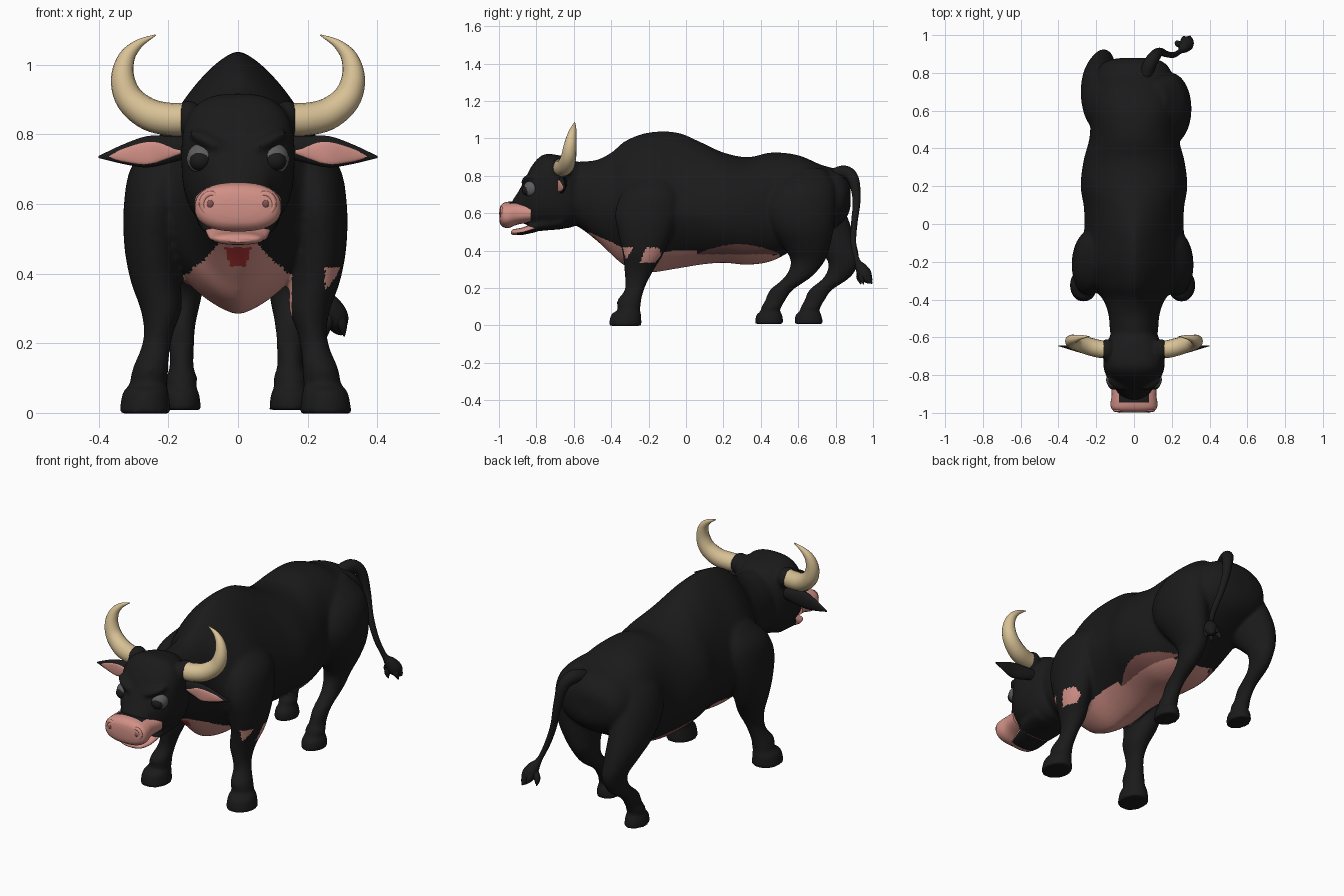
import bpy, bmesh, math
from mathutils import Vector, Euler


def material(name, col):
    m = bpy.data.materials.new(name)
    m.diffuse_color = (*col, 1)
    return m


BLACK = material("black hide", (0.0105, 0.0105, 0.0105))
PINK = material("pink skin", (0.64, 0.28, 0.24))
DARK_PINK = material("shaded pink", (0.22, 0.09, 0.08))
HORN = material("horn cream", (0.68, 0.53, 0.30))
RED = material("red patch", (0.5, 0.04, 0.04))
GREY = material("eye grey", (0.11, 0.11, 0.11))


def smooth_path(secs, steps):
    """Catmull-Rom interpolation of section tuples."""
    out = []
    n = len(secs)
    for i in range(n - 1):
        p0, p1, p2, p3 = (secs[max(0, min(n - 1, k))] for k in (i - 1, i, i + 1, i + 2))
        for s in range(steps):
            t = s / steps
            out.append(tuple(
                0.5 * (2 * b + (c - a) * t + (2 * a - 5 * b + 4 * c - d) * t * t
                       + (3 * b - a - 3 * c + d) * t ** 3)
                for a, b, c, d in zip(p0, p1, p2, p3)))
    return out + [secs[-1]]


def skin(name, rings, mats, rule=None):
    """Bridge rings of points into a closed smooth surface."""
    bm = bmesh.new()
    loops = [[bm.verts.new(p) for p in r] for r in rings]
    n = len(loops[0])
    for a, b in zip(loops, loops[1:]):
        for i in range(n):
            bm.faces.new((a[i], a[(i + 1) % n], b[(i + 1) % n], b[i]))
    bm.faces.new(loops[0])
    bm.faces.new(loops[-1])
    bmesh.ops.recalc_face_normals(bm, faces=bm.faces)
    return finish(name, bm, mats, rule)


def finish(name, bm, mats, rule=None):
    bm.normal_update()
    if rule:
        for f in bm.faces:
            f.material_index = rule(f.calc_center_median(), f.normal)
    me = bpy.data.meshes.new(name)
    bm.to_mesh(me)
    bm.free()
    for m in mats:
        me.materials.append(m)
    ob = bpy.data.objects.new(name, me)
    bpy.context.collection.objects.link(ob)
    bpy.ops.object.select_all(action='DESELECT')
    ob.select_set(True)
    bpy.context.view_layer.objects.active = ob
    bpy.ops.object.shade_smooth_by_angle(angle=math.radians(50))
    return ob


def fuse(name, parts, voxel, mats, rule):
    """Melt overlapping parts into one continuous surface."""
    bm = bmesh.new()
    for p in parts:
        bm.from_mesh(p.data)
        bpy.data.objects.remove(p)
    ob = finish(name + "_raw", bm, [])
    mod = ob.modifiers.new("melt", 'REMESH')
    mod.mode = 'VOXEL'
    mod.voxel_size = voxel
    ev = ob.evaluated_get(bpy.context.evaluated_depsgraph_get())
    bm = bmesh.new()
    bm.from_mesh(ev.to_mesh())
    bpy.data.objects.remove(ob)
    for _ in range(5):
        bmesh.ops.smooth_vert(bm, verts=bm.verts, factor=0.5,
                              use_axis_x=True, use_axis_y=True, use_axis_z=True)
    return finish(name, bm, mats, rule)


def angles(n):
    return [2 * math.pi * i / n for i in range(n)]


def spow(v, e):
    return math.copysign(abs(v) ** e, v)


def trunk(name, secs, mats, rule=None, segs=40, steps=5):
    """Sections along y: (y, top z, bottom z, half width, z of widest, roundness)."""
    rings = []
    for y, zt, zb, w, zm, n in smooth_path(secs, steps):
        rings.append([(w * spow(math.cos(a), 2 / n), y,
                       zm + (zt - zm if math.sin(a) > 0 else zm - zb) * spow(math.sin(a), 2 / n))
                      for a in angles(segs)])
    return skin(name, rings, mats, rule)


def limb(name, secs, mats):
    """Sections down z: (x, y, z, x radius, y radius)."""
    rings = [[(x + rx * math.cos(a), y + ry * math.sin(a), z) for a in angles(24)]
             for x, y, z, rx, ry in smooth_path(secs, 4)]
    return skin(name, rings, mats)


def tube(name, secs, ref, mats, segs=16, steps=5):
    """Round tube along a path of (x, y, z, radius)."""
    pts = smooth_path(secs, steps)
    rings = []
    for i, p in enumerate(pts):
        t = Vector(pts[min(i + 1, len(pts) - 1)][:3]) - Vector(pts[max(i - 1, 0)][:3])
        u = t.cross(ref).normalized()
        v = t.cross(u).normalized()
        rings.append([Vector(p[:3]) + p[3] * (u * math.cos(a) + v * math.sin(a)) for a in angles(segs)])
    return skin(name, rings, mats)


def ball(name, loc, scale, mat, rot=(0, 0, 0)):
    bm = bmesh.new()
    bmesh.ops.create_uvsphere(bm, u_segments=20, v_segments=12, radius=1)
    e = Euler(rot).to_matrix()
    for v in bm.verts:
        v.co = Vector(loc) + e @ Vector([a * b for a, b in zip(v.co, scale)])
    return finish(name, bm, [mat])


# Hide colours: pink belly and chest, red chest patch, bare patches on the right front leg
def hide_rule(c, n):
    ax = abs(c.x)
    if -0.6 < c.y < -0.4 and ax < 0.022 + 0.3 * (c.z - 0.42) and 0.42 < c.z < 0.475:
        return 2
    if c.x > 0.25 and c.y < -0.05 and 0.335 < c.z < 0.415:
        k = (c.z - 0.335) / 0.08
        return 1 if c.y < -0.335 + 0.055 * k or abs(c.y + 0.18) < 0.065 - 0.03 * k else 0
    on_leg = ax > 0.155 and -0.4 < c.y < -0.07 and c.z < 0.42
    if on_leg or c.z < 0.27:
        return 0
    if 0.06 < c.y < 0.5 and ax < 0.29:
        bump = math.sin(math.pi * (c.y - 0.06) / 0.44)
        if c.z < 0.38:
            return 1 if c.y < 0.46 or ax < 0.1 else 0
        return 3 if c.z < 0.385 + 0.05 * bump else 0
    limit = 0.495 if c.y < -0.5 else max(0.40, 0.49 - 0.45 * (c.y + 0.5))
    return 1 if -0.56 < c.y <= 0.06 and c.z < limit else 0


parts = []
# Body with humped shoulders
parts.append(trunk("body", [
    (-0.66, 0.86, 0.56, 0.10, 0.70, 2), (-0.58, 0.875, 0.53, 0.125, 0.69, 2),
    (-0.48, 0.885, 0.455, 0.135, 0.67, 1.9), (-0.40, 0.925, 0.38, 0.165, 0.63, 1.6),
    (-0.32, 0.99, 0.315, 0.23, 0.60, 1.5), (-0.20, 1.033, 0.283, 0.28, 0.60, 1.45),
    (-0.05, 1.033, 0.303, 0.265, 0.60, 1.5), (0.08, 0.98, 0.325, 0.265, 0.60, 1.7),
    (0.20, 0.925, 0.335, 0.282, 0.60, 1.95), (0.33, 0.90, 0.325, 0.268, 0.60, 2),
    (0.46, 0.925, 0.345, 0.235, 0.61, 2.1), (0.60, 0.91, 0.42, 0.23, 0.65, 2.2),
    (0.72, 0.86, 0.48, 0.22, 0.66, 2.2), (0.82, 0.83, 0.54, 0.19, 0.68, 2.2),
    (0.865, 0.79, 0.59, 0.14, 0.70, 2), (0.88, 0.75, 0.64, 0.06, 0.70, 2)],
    [], None, 56, 6))
# Head
parts.append(trunk("head", [
    (-0.54, 0.82, 0.60, 0.07, 0.70, 2.2), (-0.60, 0.885, 0.53, 0.13, 0.70, 2.4),
    (-0.68, 0.91, 0.52, 0.158, 0.73, 2.7), (-0.76, 0.914, 0.525, 0.161, 0.74, 2.7),
    (-0.82, 0.86, 0.53, 0.138, 0.71, 2.5), (-0.87, 0.765, 0.545, 0.10, 0.66, 2.3),
    (-0.90, 0.71, 0.55, 0.082, 0.63, 2.2), (-0.93, 0.667, 0.56, 0.05, 0.61, 2)], []))
# Jaw base behind the lip
parts.append(trunk("jaw_base", [
    (-0.66, 0.60, 0.515, 0.12, 0.56, 2.4), (-0.78, 0.57, 0.505, 0.11, 0.54, 2.4),
    (-0.84, 0.545, 0.495, 0.085, 0.52, 2.3)], []))

# Muzzle with dark bridge, and open lower lip with dark chin
trunk("muzzle", [
    (-0.83, 0.655, 0.55, 0.125, 0.60, 2.6), (-0.90, 0.66, 0.54, 0.118, 0.60, 2.6),
    (-0.945, 0.662, 0.522, 0.124, 0.59, 2.4), (-0.975, 0.655, 0.525, 0.120, 0.59, 2.5),
    (-0.992, 0.638, 0.54, 0.10, 0.59, 2.4), (-0.998, 0.615, 0.56, 0.06, 0.59, 2)], [PINK, BLACK],
    lambda c, n: 1 if n.z > 0.6 and c.y > -0.945 and abs(c.x) < 0.075 else 0)
trunk("lower_lip", [
    (-0.80, 0.555, 0.50, 0.095, 0.53, 2.4),
    (-0.87, 0.525, 0.485, 0.083, 0.505, 2.3), (-0.92, 0.515, 0.483, 0.065, 0.50, 2.2),
    (-0.935, 0.505, 0.49, 0.04, 0.498, 2)], [PINK, BLACK],
    lambda c, n: 1 if n.z < -0.5 and c.y > -0.9 else 0)

HORN_PATH = [(0.145, -0.665, 0.845, 0.047), (0.19, -0.66, 0.843, 0.047), (0.255, -0.643, 0.857, 0.046),
             (0.31, -0.628, 0.90, 0.041), (0.331, -0.62, 0.96, 0.034), (0.32, -0.61, 1.02, 0.024),
             (0.285, -0.60, 1.06, 0.013), (0.237, -0.595, 1.085, 0.002)]
EAR = [(0.13, -0.655, 0.765, 0.02, 0.03), (0.19, -0.66, 0.757, 0.022, 0.038),
       (0.26, -0.665, 0.75, 0.02, 0.045), (0.33, -0.655, 0.743, 0.012, 0.028),
       (0.40, -0.645, 0.735, 0.002, 0.003)]
EAR_INNER = [(0.165, -0.676, 0.75, 0.004, 0.006), (0.21, -0.68, 0.75, 0.005, 0.022),
             (0.26, -0.682, 0.746, 0.005, 0.032), (0.325, -0.665, 0.741, 0.005, 0.02),
             (0.375, -0.651, 0.737, 0.003, 0.004)]
FRONT_LEG = [(0.17, -0.17, 0.80, 0.04, 0.08), (0.205, -0.19, 0.71, 0.085, 0.15),
             (0.225, -0.21, 0.60, 0.088, 0.17), (0.23, -0.22, 0.48, 0.082, 0.14),
             (0.222, -0.23, 0.38, 0.072, 0.108), (0.206, -0.25, 0.30, 0.06, 0.08),
             (0.212, -0.265, 0.235, 0.043, 0.06), (0.222, -0.278, 0.185, 0.042, 0.052),
             (0.235, -0.303, 0.135, 0.05, 0.064), (0.24, -0.305, 0.10, 0.054, 0.062),
             (0.243, -0.305, 0.08, 0.053, 0.06), (0.25, -0.32, 0.06, 0.066, 0.08),
             (0.252, -0.325, -0.002, 0.075, 0.089)]
HIND_LEG = [(0.12, 0.65, 0.84, 0.05, 0.09), (0.17, 0.635, 0.75, 0.10, 0.16),
            (0.195, 0.61, 0.64, 0.108, 0.19), (0.19, 0.62, 0.52, 0.105, 0.17),
            (0.17, 0.645, 0.42, 0.082, 0.125), (0.15, 0.65, 0.34, 0.06, 0.09),
            (0.15, 0.60, 0.26, 0.045, 0.072), (0.15, 0.51, 0.19, 0.039, 0.062),
            (0.15, 0.475, 0.13, 0.038, 0.054), (0.15, 0.457, 0.10, 0.05, 0.054),
            (0.15, 0.45, 0.075, 0.045, 0.053), (0.15, 0.445, 0.055, 0.056, 0.071),
            (0.15, 0.445, 0.008, 0.061, 0.077)]


def ear_rings(secs, s):
    return [[(s * x, y + ry * math.cos(a), z + rz * math.sin(a)) for a in angles(20)]
            for x, y, z, ry, rz in smooth_path(secs, 5)]


for side, s in (("left", -1), ("right", 1)):
    # Horns
    tube(side + "_horn", [(s * x, y, z, r) for x, y, z, r in HORN_PATH], Vector((0, 1, 0)), [HORN])
    parts.append(ball("horn_collar", (s * 0.142, -0.665, 0.845), (0.04, 0.058, 0.054), BLACK))
    # Ears with pink inside
    skin(side + "_ear", ear_rings(EAR, s), [BLACK])
    skin(side + "_ear_inner", ear_rings(EAR_INNER, s), [PINK])
    # Eyes, brows and nostrils
    ball(side + "_eye", (s * 0.102, -0.824, 0.73), (0.046, 0.046, 0.046), GREY)
    ball(side + "_pupil", (s * 0.107, -0.845, 0.724), (0.033, 0.032, 0.03), BLACK)
    parts.append(ball("brow", (s * 0.085, -0.842, 0.782), (0.065, 0.035, 0.02), BLACK, (0, -s * 0.4, s * 0.45)))
    ring = [(s * 0.077 + 0.026 * math.cos(a), -0.985, 0.60 + 0.029 * math.sin(a), 0.009) for a in angles(18)]
    tube(side + "_nostril_rim", ring + ring[:1], Vector((0, 1, 0)), [PINK], 8, 1)
    ball(side + "_nostril", (s * 0.079, -0.985, 0.60), (0.014, 0.0145, 0.016), DARK_PINK)
    # Front legs, the left standing slightly wider
    out = 0.015 if s < 0 else 0
    parts.append(limb("front_leg", [(s * (x + out), y, z, rx, ry) for x, y, z, rx, ry in FRONT_LEG], []))
    # Hind legs in stride, the left stepping back
    hind = []
    for x, y, z, rx, ry in HIND_LEG:
        if s < 0:
            k = min(1, max(0, (0.75 - z) / 0.45))
            y += 0.005 + 0.205 * k
            x, rx = x + 0.04 * k - 0.028, rx * 0.92
            ry *= 0.92 if z > 0.3 else 1
        hind.append((s * x, y, z, rx, ry))
    parts.append(limb("hind_leg", hind, []))

fuse("bull_body", parts, 0.009, [BLACK, PINK, RED, DARK_PINK], hide_rule)

# Tail with a tufted end
tube("tail", [(0.06, 0.78, 0.80, 0.035), (0.085, 0.85, 0.82, 0.035), (0.115, 0.895, 0.78, 0.03),
              (0.14, 0.912, 0.67, 0.021), (0.17, 0.90, 0.55, 0.017), (0.21, 0.895, 0.44, 0.015),
              (0.245, 0.915, 0.35, 0.014), (0.265, 0.935, 0.31, 0.03), (0.28, 0.955, 0.275, 0.037),
              (0.29, 0.975, 0.245, 0.024), (0.297, 0.995, 0.225, 0.003)], Vector((1, 0, 0)), [BLACK])
for i, (dx, dy, dz) in enumerate([(-0.06, 0.0, -0.01), (0.02, -0.02, -0.02), (-0.02, 0.025, 0.0), (-0.03, -0.035, -0.02)]):
    tube(f"tail_strand_{i}", [(0.268, 0.94, 0.31, 0.014), (0.28 + dx * 0.8, 0.955 + dy * 0.8, 0.27 + dz * 0.5, 0.017),
                              (0.285 + dx, 0.97 + dy, 0.24 + dz, 0.002)], Vector((1, 0, 0)), [BLACK], 8, 4)
